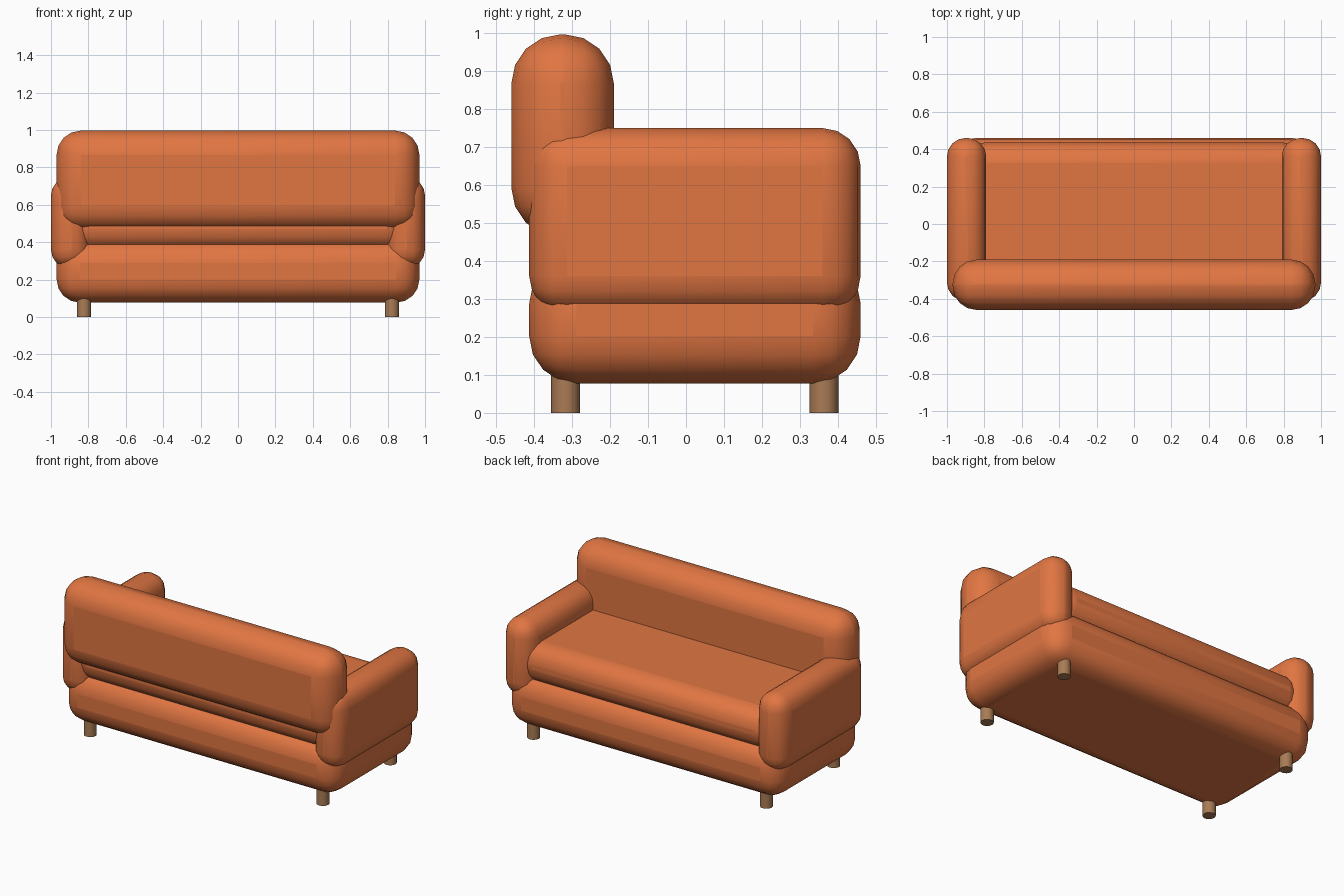
import bpy

if "Cube" in bpy.data.objects:
    bpy.data.objects.remove(bpy.data.objects["Cube"])


def material(name, color):
    m = bpy.data.materials.new(name)
    m.diffuse_color = (*color, 1)
    m.use_nodes = True
    m.node_tree.nodes["Principled BSDF"].inputs["Base Color"].default_value = m.diffuse_color
    return m


fabric = material("orange_fabric", (0.75, 0.18, 0.055))
wood = material("wood", (0.40, 0.20, 0.09))


def finish(obj, name, mat):
    obj.name = name
    obj.data.materials.append(mat)
    bpy.ops.object.shade_smooth_by_angle()


def padded_box(name, x, y, z, radius):
    """Upholstered block with rounded edges, given (min, max) per axis."""
    spans = (x, y, z)
    bpy.ops.mesh.primitive_cube_add(size=1, location=[(a + b) / 2 for a, b in spans])
    obj = bpy.context.object
    obj.scale = [b - a for a, b in spans]
    bpy.ops.object.transform_apply(location=False, rotation=False, scale=True)
    finish(obj, name, fabric)
    bev = obj.modifiers.new("rounding", 'BEVEL')
    bev.width = radius
    bev.segments = 4
    bev.limit_method = 'NONE'
    for p in obj.data.polygons:
        p.use_smooth = True


# Upholstered body
padded_box("base", (-0.97, 0.97), (-0.413, 0.46), (0.077, 0.413), 0.125)
padded_box("seat_cushion", (-0.90, 0.90), (-0.40, 0.437), (0.36, 0.61), 0.11)
padded_box("backrest", (-0.97, 0.97), (-0.46, -0.19), (0.463, 0.997), 0.13)

# Armrests and legs on both sides
for side, s in (("left", -1), ("right", 1)):
    padded_box(side + "_armrest", sorted((s * 0.79, s * 1.0)), (-0.413, 0.46), (0.26, 0.75), 0.1)
    for end, y in (("front", -0.317), ("back", 0.363)):
        bpy.ops.mesh.primitive_cylinder_add(vertices=16, radius=0.038, depth=0.12,
                                            location=(s * 0.823, y, 0.06))
        finish(bpy.context.object, f"{end}_{side}_leg", wood)
